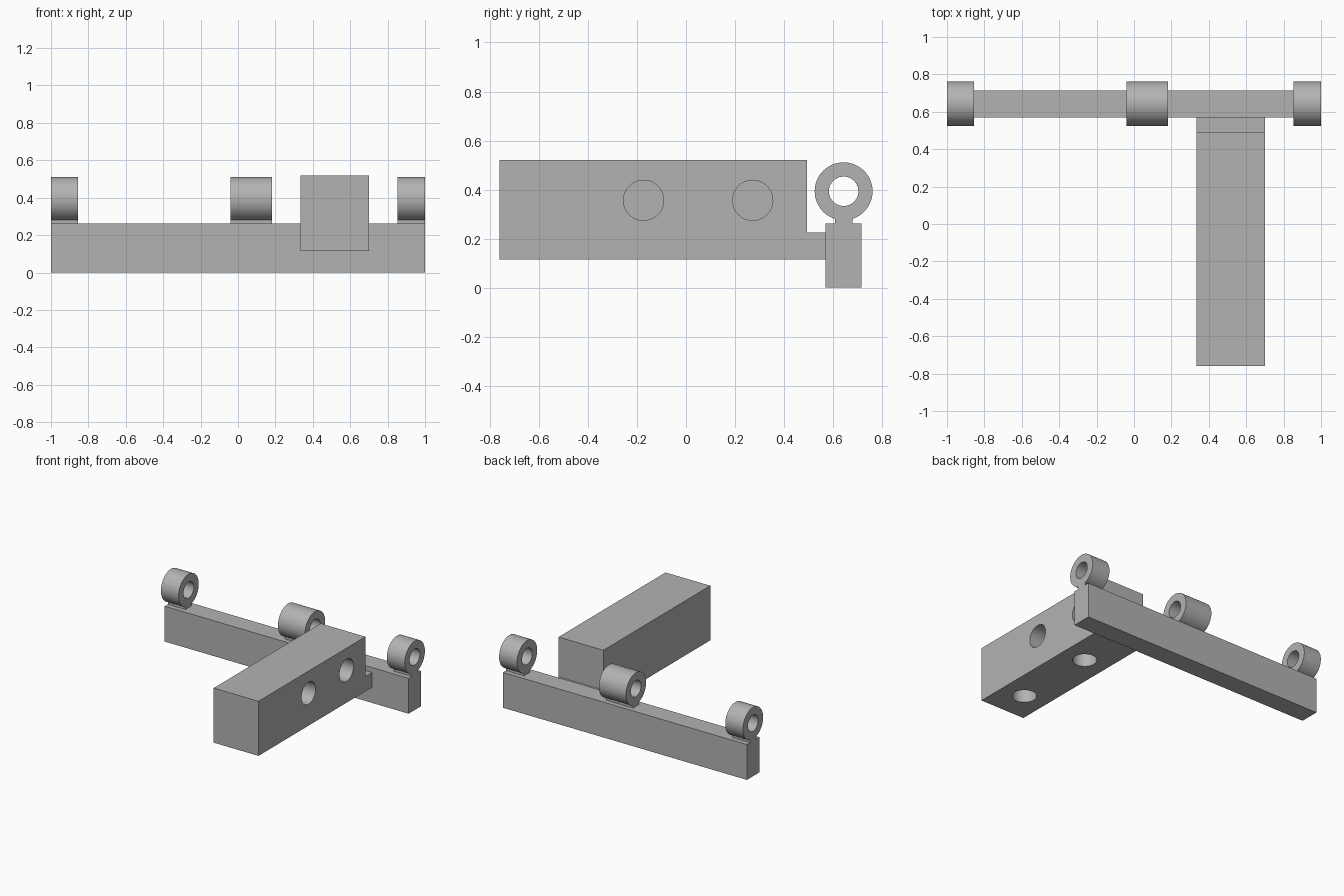
import bpy, bmesh, math
from mathutils import Matrix, Vector

cube = bpy.data.objects.get("Cube")
if cube:
    bpy.data.objects.remove(cube, do_unlink=True)

grey = bpy.data.materials.new("plain grey")
grey.use_nodes = True
GREY = (0.45, 0.45, 0.45, 1)
grey.diffuse_color = GREY
grey.node_tree.nodes["Principled BSDF"].inputs["Base Color"].default_value = GREY


def link(name, bm):
    bmesh.ops.recalc_face_normals(bm, faces=bm.faces)
    mesh = bpy.data.meshes.new(name)
    bm.to_mesh(mesh)
    bm.free()
    mesh.materials.append(grey)
    obj = bpy.data.objects.new(name, mesh)
    bpy.context.collection.objects.link(obj)
    return obj


def extrude_x(name, outline, x0, x1):
    """Extrude a closed (y, z) outline from x0 to x1."""
    bm = bmesh.new()
    face = bm.faces.new([bm.verts.new((x0, y, z)) for y, z in outline])
    out = bmesh.ops.extrude_face_region(bm, geom=[face])
    verts = [v for v in out["geom"] if isinstance(v, bmesh.types.BMVert)]
    bmesh.ops.translate(bm, verts=verts, vec=(x1 - x0, 0, 0))
    return link(name, bm)


def drill(obj, start, end, radius):
    """Cut a round hole running from start to end."""
    start, end = Vector(start), Vector(end)
    axis = end - start
    bm = bmesh.new()
    turn = axis.to_track_quat('Z', 'Y').to_matrix().to_4x4()
    bmesh.ops.create_cone(bm, cap_ends=True, segments=64, radius1=radius,
                          radius2=radius, depth=axis.length,
                          matrix=Matrix.Translation((start + end) / 2) @ turn)
    cutter = link("drill_helper", bm)
    cutter.hide_render = True
    mod = obj.modifiers.new("hole", 'BOOLEAN')
    mod.operation, mod.solver, mod.object = 'DIFFERENCE', 'EXACT', cutter
    bpy.context.view_layer.objects.active = obj
    bpy.ops.object.modifier_apply(modifier=mod.name)
    bpy.data.objects.remove(cutter, do_unlink=True)


def smooth(obj):
    bpy.ops.object.select_all(action='DESELECT')
    obj.select_set(True)
    bpy.context.view_layer.objects.active = obj
    bpy.ops.object.shade_smooth_by_angle(angle=math.radians(30))


# Long cross bar along the back
BAR_TOP = 0.262
extrude_x("cross_bar", [(0.57, 0), (0.715, 0), (0.715, BAR_TOP), (0.57, BAR_TOP)], -1, 1)

# Arm block with the low tab that joins it to the bar
ARM_X0, ARM_X1, ARM_Z0 = 0.333, 0.70, 0.115
arm = extrude_x("arm_block",
                [(-0.76, ARM_Z0), (0.57, ARM_Z0), (0.57, 0.225),
                 (0.493, 0.225), (0.493, 0.52), (-0.76, 0.52)],
                ARM_X0, ARM_X1)

# Blind holes in the left side and the underside of the arm
HOLE_R, HOLE_DEPTH = 0.082, 0.28
for y in (-0.173, 0.272):
    drill(arm, (ARM_X1 + 0.05, y, 0.356), (ARM_X1 - HOLE_DEPTH, y, 0.356), HOLE_R)
mid = (ARM_X0 + ARM_X1) / 2
for y in (-0.53, 0.10):
    drill(arm, (mid, y, ARM_Z0 - 0.05), (mid, y, ARM_Z0 + HOLE_DEPTH), HOLE_R)
smooth(arm)

# Hinge knuckles: a round eye on a short neck
EYE_Y, EYE_Z, EYE_R, NECK = 0.643, 0.393, 0.118, 0.036
gap = math.asin(NECK / EYE_R)
steps = 72
outline = [(EYE_Y - NECK, BAR_TOP), (EYE_Y + NECK, BAR_TOP)]
for i in range(steps + 1):
    a = -math.pi / 2 + gap + (2 * math.pi - 2 * gap) * i / steps
    outline.append((EYE_Y + EYE_R * math.cos(a), EYE_Z + EYE_R * math.sin(a)))

for name, x0, x1 in (("right_knuckle", -1, -0.855),
                     ("middle_knuckle", -0.04, 0.182),
                     ("left_knuckle", 0.853, 1)):
    knuckle = extrude_x(name, outline, x0, x1)
    drill(knuckle, (x0 - 0.05, EYE_Y, EYE_Z), (x1 + 0.05, EYE_Y, EYE_Z), 0.06)
    smooth(knuckle)
